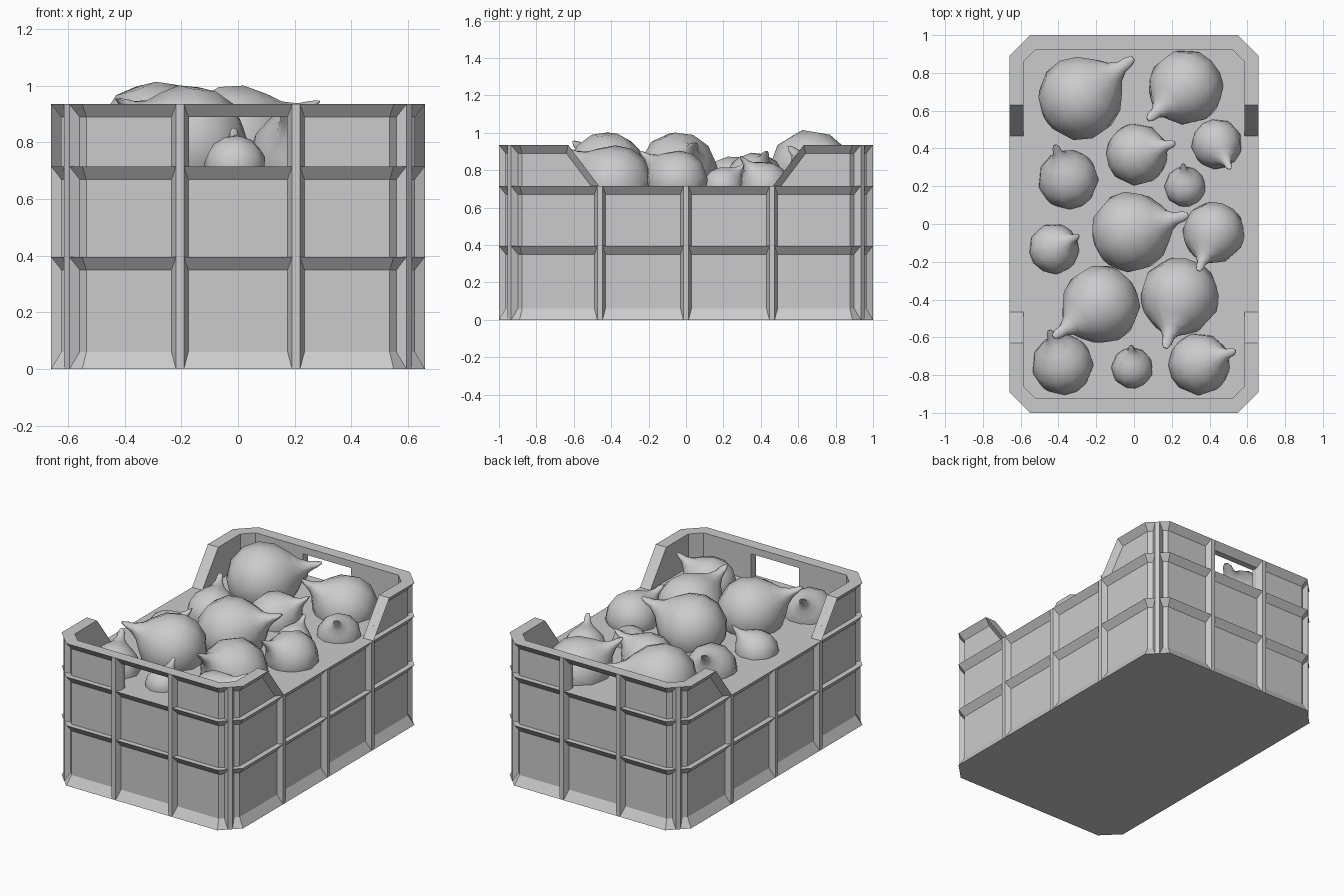
import bpy, bmesh, math
from mathutils import Vector

cube = bpy.data.objects.get("Cube")
if cube:
    bpy.data.objects.remove(cube)

GREY = (0.6, 0.6, 0.6, 1)
grey = bpy.data.materials.new("plain_grey")
grey.use_nodes = True
grey.diffuse_color = GREY
grey.node_tree.nodes["Principled BSDF"].inputs["Base Color"].default_value = GREY

HALF_X, HALF_Y, CHAMFER = 0.66, 1.0, 0.11
INSET, WALL = 0.035, 0.075
DECK, TOP = 0.715, 0.935


def finish(bm, name):
    bmesh.ops.recalc_face_normals(bm, faces=bm.faces)
    mesh = bpy.data.meshes.new(name)
    bm.to_mesh(mesh)
    bm.free()
    mesh.materials.append(grey)
    obj = bpy.data.objects.new(name, mesh)
    bpy.context.collection.objects.link(obj)
    return obj


def octagon(inset, z):
    x, y = HALF_X - inset, HALF_Y - inset
    c = CHAMFER - inset * (2 - math.sqrt(2))
    quarter = [(x, y - c), (x - c, y)]
    pts = quarter + [(-a, b) for a, b in reversed(quarter)]
    return [Vector((a, b, z)) for a, b in pts + [(-a, -b) for a, b in pts]]


def loft(bm, rings, closed=False):
    loops = [[bm.verts.new(p) for p in ring] for ring in rings]
    n = len(loops[0])
    pairs = list(zip(loops, loops[1:]))
    if closed:
        pairs.append((loops[-1], loops[0]))
    else:
        bm.faces.new(loops[0])
        bm.faces.new(loops[-1])
    for a, b in pairs:
        for i in range(n):
            j = (i + 1) % n
            bm.faces.new((a[i], a[j], b[j], b[i]))


def hull(bm, points):
    verts = [bm.verts.new(p) for p in points]
    bmesh.ops.convex_hull(bm, input=verts)


def cut(target, points):
    bm = bmesh.new()
    hull(bm, points)
    cutter = finish(bm, "cutter")
    cutter.hide_render = True
    mod = target.modifiers.new("cut", "BOOLEAN")
    mod.operation, mod.solver, mod.object = "DIFFERENCE", "EXACT", cutter
    bpy.context.view_layer.objects.active = target
    bpy.ops.object.modifier_apply(modifier=mod.name)
    bpy.data.objects.remove(cutter)


# Crate body: filled to the deck, with flared base and two wedge bands
bm = bmesh.new()
loft(bm, [octagon(d, z) for d, z in (
    (0, 0), (INSET, 0.06), (INSET, 0.35), (0, 0.395),
    (INSET, 0.395), (INSET, 0.67), (0, DECK))])
finish(bm, "crate_body")

# Raised rim, lowered along the sides, with a hand hole at each end
bm = bmesh.new()
loft(bm, [octagon(d, z) for d, z in (
    (INSET, 0.7), (INSET, 0.89), (0, TOP), (WALL, TOP), (WALL, 0.7))], closed=True)
rim = finish(bm, "crate_rim")
cut(rim, [(x, s * y, z) for x in (-1, 1) for s in (-1, 1)
          for y, z in ((0.461, 0.71), (0.679, 1))])
cut(rim, [(x, y, z) for x in (-0.175, 0.175) for y in (-1.2, 1.2)
          for z in (0.71, 0.889)])

# Wedge flanges down the sloping rim ends
bm = bmesh.new()
for sx in (-1, 1):
    for sy in (-1, 1):
        hull(bm, [(sx * x, sy * (y + dy), z)
                  for y, z in ((0.465, DECK), (0.63, TOP))
                  for x, dy in ((HALF_X, 0), (0.62, 0), (0.62, 0.05))])
finish(bm, "rim_flanges")


# Upright ribs
def rib(bm, x, y, nx, ny, top):
    out = Vector((nx, ny, 0)).normalized()
    side = Vector((-out.y, out.x, 0))
    base = Vector((x, y, 0))
    hull(bm, [base - out * depth + side * s * w + Vector((0, 0, z))
              for z in (0, top) for s in (-1, 1)
              for depth, w in ((INSET + 0.005, 0.032), (0, 0.014))])


bm = bmesh.new()
for s in (-1, 1):
    for t in (-1, 1):
        rib(bm, t * 0.205, s * HALF_Y, 0, s, TOP)
        rib(bm, s * (HALF_X - CHAMFER / 2), t * (HALF_Y - CHAMFER / 2), s, t, TOP)
    for y in (-0.46, 0, 0.46):
        rib(bm, s * HALF_X, y, s, 0, DECK)
finish(bm, "crate_ribs")

# Bulbs: lathed body with a pinched, drawn-out stem (radius, height, flatten)
BULB = [(0.3, -0.95, 1), (0.72, -0.72, 1), (0.97, -0.3, 1), (0.99, 0.12, 1),
        (0.82, 0.52, 1), (0.52, 0.82, 1), (0.28, 1.02, 1), (0.15, 1.25, 0.9),
        (0.13, 1.45, 0.6), (0.06, 1.6, 0.3)]


def bulb(name, x, y, r, top, tip_x, tip_y):
    lean = Vector((tip_x - x, tip_y - y, 0))
    reach = min(lean.length / (1.62 * r), 0.98)
    axis = lean.normalized() * reach + Vector((0, 0, math.sqrt(1 - reach * reach)))
    turn = axis.to_track_quat("Z", "Y")
    centre = Vector((x, y, top - r))
    angles = [math.tau * i / 11 for i in range(11)]
    bm = bmesh.new()
    loft(bm, [[centre + turn @ Vector((w * math.cos(a), w * f * math.sin(a), h)) * r
               for a in angles] for w, h, f in BULB])
    obj = finish(bm, name)
    bpy.ops.object.select_all(action="DESELECT")
    obj.select_set(True)
    bpy.context.view_layer.objects.active = obj
    bpy.ops.object.shade_smooth_by_angle(angle=math.radians(55))


# Centre x, y, radius, top height, stem tip x, y
bulbs = [
    (-0.28, 0.67, 0.225, 1.02, 0.0, 0.88), (0.27, 0.72, 0.2, 0.94, 0.07, 0.55),
    (0.02, 0.37, 0.165, 0.9, 0.22, 0.43), (0.44, 0.42, 0.135, 0.85, 0.51, 0.29),
    (0.27, 0.2, 0.11, 0.82, 0.26, 0.32), (-0.35, 0.24, 0.16, 0.88, -0.42, 0.42),
    (-0.42, -0.13, 0.135, 0.85, -0.29, -0.06), (-0.01, -0.04, 0.215, 1.01, 0.29, 0.05),
    (0.42, -0.05, 0.165, 0.91, 0.34, -0.25), (-0.18, -0.43, 0.21, 1.01, -0.43, -0.6),
    (0.24, -0.39, 0.21, 0.94, 0.165, -0.66), (-0.38, -0.74, 0.163, 0.88, -0.45, -0.56),
    (-0.01, -0.76, 0.11, 0.83, -0.015, -0.64), (0.35, -0.74, 0.165, 0.89, 0.54, -0.67)]
for i, spec in enumerate(bulbs):
    bulb(f"bulb_{i + 1}", *spec)
